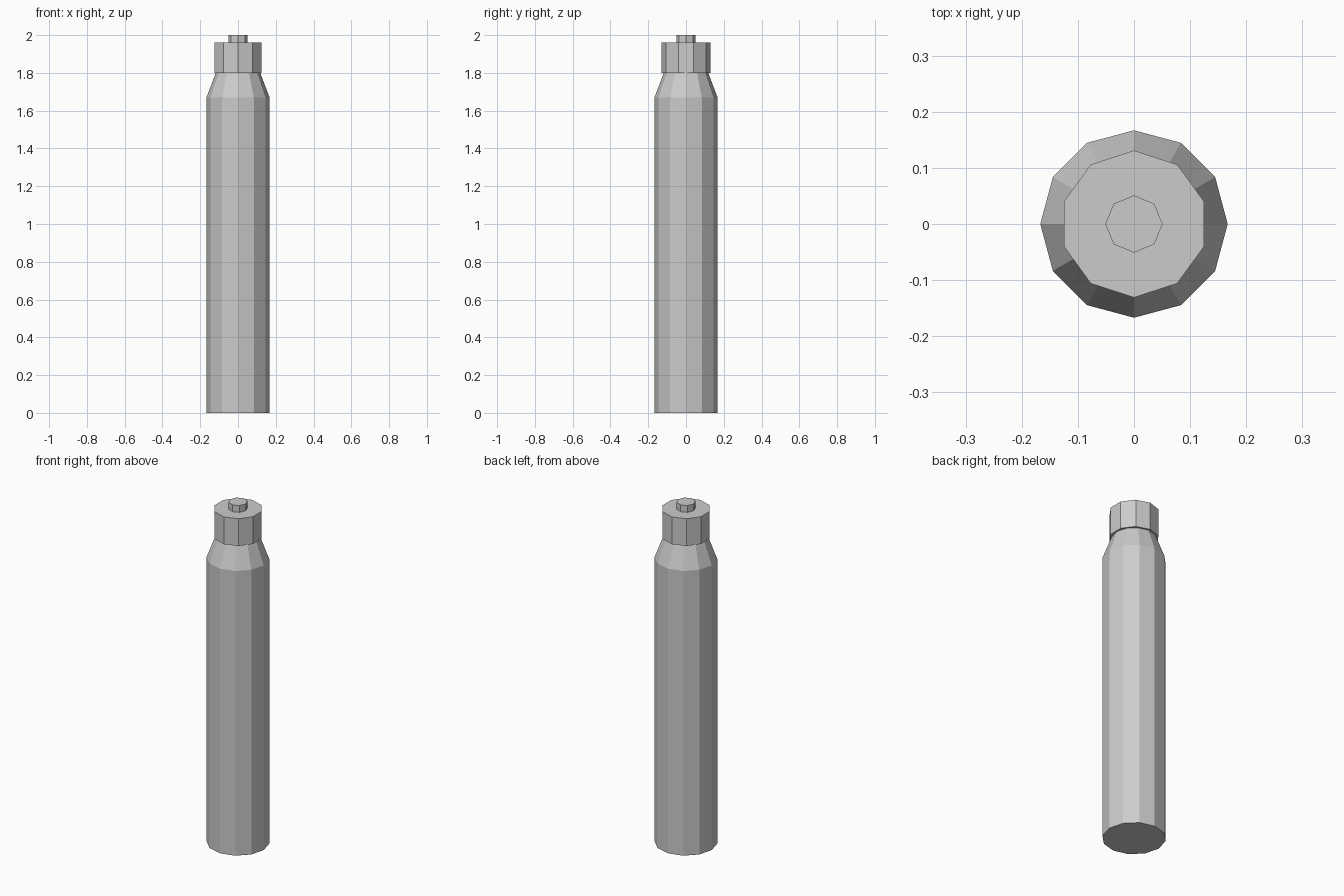
import bpy, bmesh, math

if "Cube" in bpy.data.objects:
    bpy.data.objects.remove(bpy.data.objects["Cube"])


def lathe(name, sides, profile, start=0.0):
    """Closed faceted solid from (radius, height) rings, first ring at the bottom."""
    bm = bmesh.new()
    rings = []
    for r, z in profile:
        angles = [start + 2 * math.pi * i / sides for i in range(sides)]
        rings.append([bm.verts.new((r * math.cos(a), r * math.sin(a), z)) for a in angles])
    for low, high in zip(rings, rings[1:]):
        for i in range(sides):
            j = (i + 1) % sides
            bm.faces.new((low[i], low[j], high[j], high[i]))
    bm.faces.new(rings[0][::-1])
    bm.faces.new(rings[-1])
    mesh = bpy.data.meshes.new(name)
    bm.to_mesh(mesh)
    bm.free()
    obj = bpy.data.objects.new(name, mesh)
    bpy.context.collection.objects.link(obj)
    return obj


# Twelve-sided body with tapered shoulder
lathe("body", 12, [(0.167, 0.0), (0.167, 1.67), (0.117, 1.802)])

# Ten-sided collar, one corner facing the back
lathe("collar", 10, [(0.131, 1.80), (0.131, 1.96)], math.pi / 2)

# Eight-sided tip
lathe("tip", 8, [(0.051, 1.96), (0.051, 2.0)])
